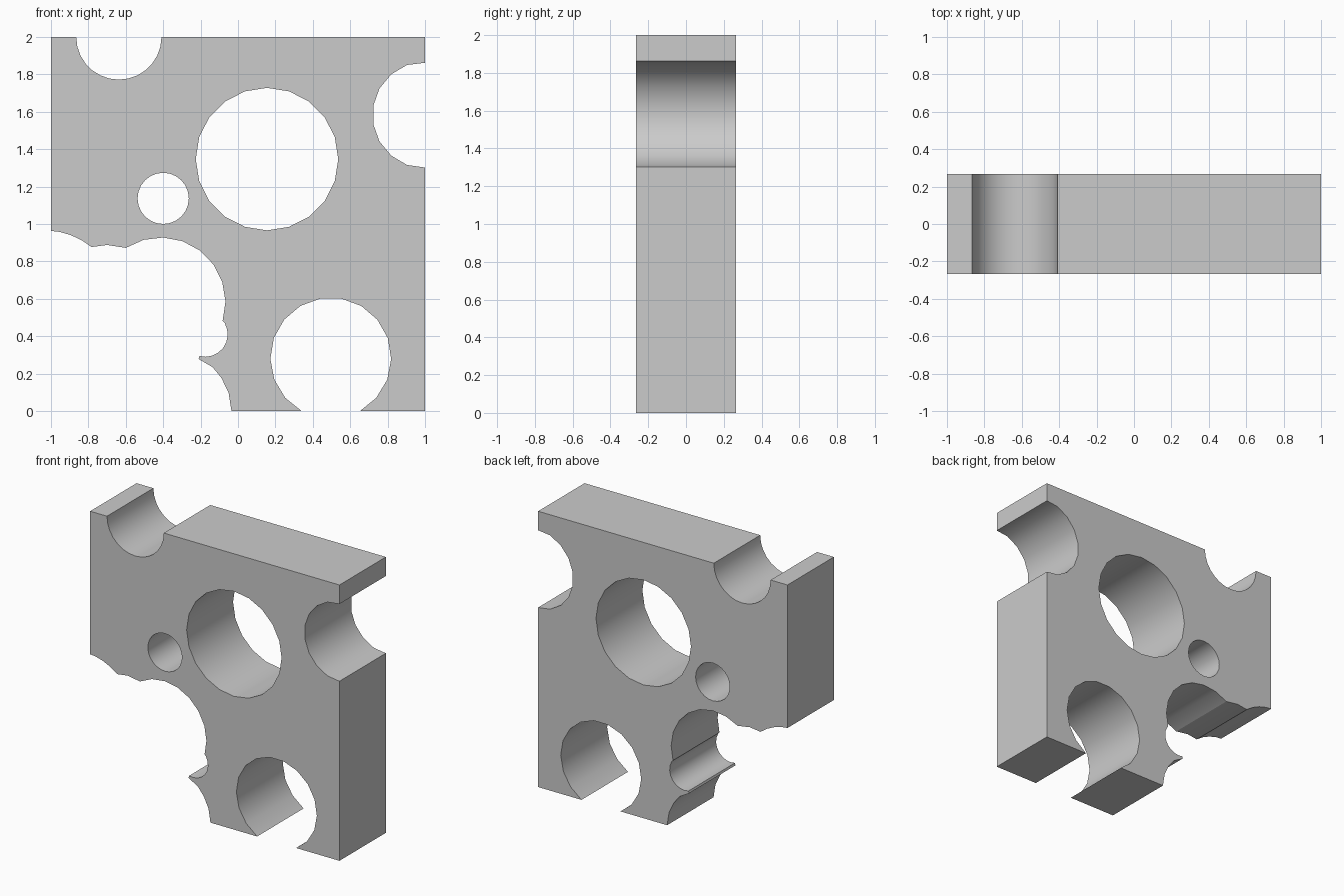
import bpy, bmesh
from math import cos, sin, radians

if "Cube" in bpy.data.objects:
    bpy.data.objects.remove(bpy.data.objects["Cube"])

HALF = 0.266  # half thickness


def arc(cx, cz, r, a0, a1, n):
    """Points on an arc from angle a0 to a1 in n steps."""
    return [(cx + r * cos(radians(a0 + (a1 - a0) * i / n)),
             cz + r * sin(radians(a0 + (a1 - a0) * i / n))) for i in range(n + 1)]


def circle(cx, cz, r, n):
    return arc(cx, cz, r, 0, 360, n)[:-1]


# Outer outline: bottom bite, right bite, top bite, then the ragged lower left
outline = arc(0.496, 0.283, 0.323, 241.3, -61.3, 15)
outline[0], outline[-1] = (0.34, 0), (0.652, 0)
right = arc(1.005, 1.583, 0.286, 269, 91, 9)
right[0], right[-1] = (1, 1.302), (1, 1.862)
outline += [(1, 0)] + right + [(1, 2)]
outline += arc(-0.637, 2, 0.228, 0, -180, 14) + [(-1, 2)]
outline += [(-1, 0.963), (-0.955, 0.958), (-0.895, 0.941), (-0.837, 0.914),
            (-0.783, 0.877), (-0.7, 0.888)]
outline += arc(-0.412, 0.583, 0.345, 123, -17, 8)
outline += arc(-0.175, 0.41, 0.12, 30, -105, 8)
outline += [(-0.211, 0.278), (-0.136, 0.235), (-0.088, 0.176),
            (-0.05, 0.096), (-0.035, 0)]

# Through holes
loops = [outline,
         circle(0.155, 1.347, 0.381, 20),
         circle(-0.4, 1.137, 0.137, 24)]

# Fill the profile and extrude it through the thickness
bm = bmesh.new()
edges = []
for pts in loops:
    vs = [bm.verts.new((x, -HALF, z)) for x, z in pts]
    edges += [bm.edges.new((vs[i - 1], vs[i])) for i in range(len(vs))]
bmesh.ops.triangle_fill(bm, edges=edges, use_beauty=True, normal=(0, -1, 0))
ext = bmesh.ops.extrude_face_region(bm, geom=bm.faces[:], use_keep_orig=True)
moved = [g for g in ext["geom"] if isinstance(g, bmesh.types.BMVert)]
bmesh.ops.translate(bm, verts=moved, vec=(0, 2 * HALF, 0))
bmesh.ops.recalc_face_normals(bm, faces=bm.faces[:])

mesh = bpy.data.meshes.new("cheese_slab")
bm.to_mesh(mesh)
bm.free()
slab = bpy.data.objects.new("cheese_slab", mesh)
bpy.context.collection.objects.link(slab)
bpy.context.view_layer.objects.active = slab
slab.select_set(True)
bpy.ops.object.shade_smooth_by_angle(angle=radians(30))
